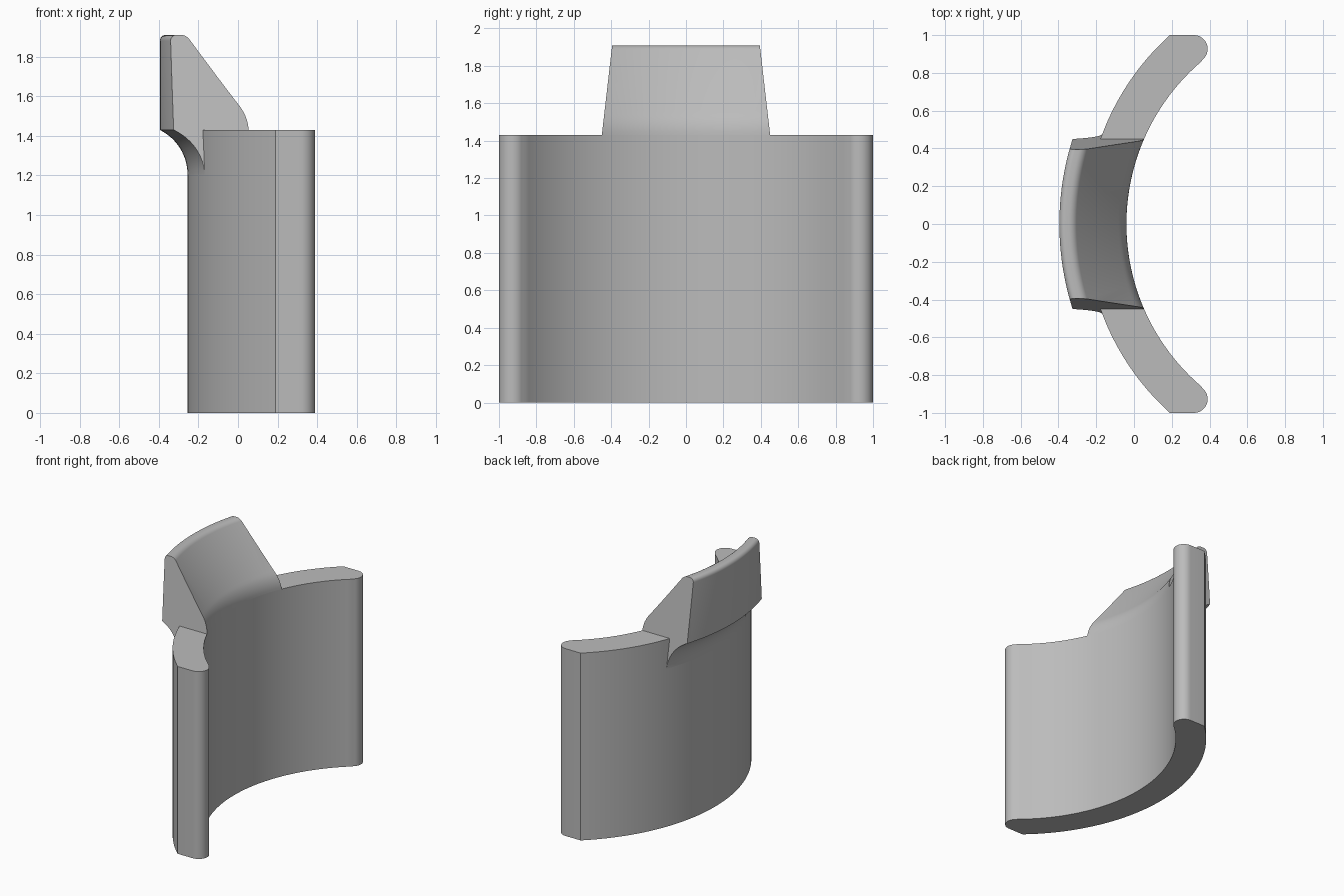
import bpy, bmesh
from math import sin, cos, radians
from mathutils import Vector

if "Cube" in bpy.data.objects:
    bpy.data.objects.remove(bpy.data.objects["Cube"], do_unlink=True)

AXIS_X = 1.091                 # shared vertical axis of all curved surfaces
R_IN, R_OUT = 1.131, 1.346     # inner and outer wall radius
TOP = 1.43                     # height of the wall
STEP = 1.5                     # degrees per facet

grey = bpy.data.materials.new("plain_grey")
grey.use_nodes = True
grey.diffuse_color = (0.5, 0.5, 0.5, 1)
grey.node_tree.nodes["Principled BSDF"].inputs["Base Color"].default_value = (0.5, 0.5, 0.5, 1)


def on_arc(radius, k, z=0.0):
    a = radians(k * STEP)
    return Vector((AXIS_X - radius * cos(a), radius * sin(a), z))


def arc(cx, cy, r, start, end, n):
    angles = [radians(start + (end - start) * i / n) for i in range(n + 1)]
    return [(cx + r * cos(a), cy + r * sin(a)) for a in angles]


def finish(bm, name):
    bmesh.ops.recalc_face_normals(bm, faces=bm.faces)
    mesh = bpy.data.meshes.new(name)
    bm.to_mesh(mesh)
    bm.free()
    mesh.materials.append(grey)
    obj = bpy.data.objects.new(name, mesh)
    bpy.context.collection.objects.link(obj)
    bpy.ops.object.select_all(action='DESELECT')
    obj.select_set(True)
    bpy.context.view_layer.objects.active = obj
    bpy.ops.object.shade_smooth_by_angle(angle=radians(30))


# Curved wall: plan outline with flat, rounded ends, extruded upward
tip = arc(0.317, 0.927, 0.073, 90, -50, 14)
outline = [on_arc(R_OUT, k) for k in range(-32, 33)]
outline += [Vector((x, y, 0)) for x, y in tip]
outline += [on_arc(R_IN, k) for k in range(33, -34, -1)]
outline += [Vector((x, -y, 0)) for x, y in reversed(tip)]
bm = bmesh.new()
base = bm.faces.new([bm.verts.new(p) for p in outline])
ext = bmesh.ops.extrude_face_region(bm, geom=[base], use_keep_orig=True)
top_verts = [g for g in ext["geom"] if isinstance(g, bmesh.types.BMVert)]
bmesh.ops.translate(bm, verts=top_verts, vec=(0, 0, TOP))
finish(bm, "curved_wall")

# Flared lip: (radius, height) section swept about the same axis
section = arc(R_IN + 0.218, TOP, 0.218, 180, 143.4, 8)      # inner blend
section += arc(1.436, 1.86, 0.05, 143.4, 90, 6)             # inner top round
section += arc(1.456, 1.88, 0.03, 90, 0, 6)                 # outer top round
section += arc(R_OUT + 0.25, 1.205, 0.25, 116, 180, 14)     # hollow underside
section[-15] = (1.486, TOP)
section += [(1.25, 1.205), (1.25, TOP)]                     # buried in the wall
bm = bmesh.new()
rings = [[bm.verts.new(on_arc(r, k, z)) for r, z in section] for k in range(-18, 19)]
count = len(section)
for a, b in zip(rings, rings[1:]):
    for i in range(count):
        j = (i + 1) % count
        bm.faces.new((a[i], a[j], b[j], b[i]))
bm.faces.new(rings[0])
bm.faces.new(rings[-1])

# Trim the lip with two leaning planes and close the cuts
for side in (-1, 1):
    cut = bmesh.ops.bisect_plane(
        bm, geom=bm.verts[:] + bm.edges[:] + bm.faces[:], dist=1e-5,
        plane_co=(0, side * 0.45, TOP), plane_no=(0, side, 0.115), clear_outer=True)
    edges = [g for g in cut["geom_cut"] if isinstance(g, bmesh.types.BMEdge)]
    bmesh.ops.holes_fill(bm, edges=edges, sides=0)
finish(bm, "flared_lip")
